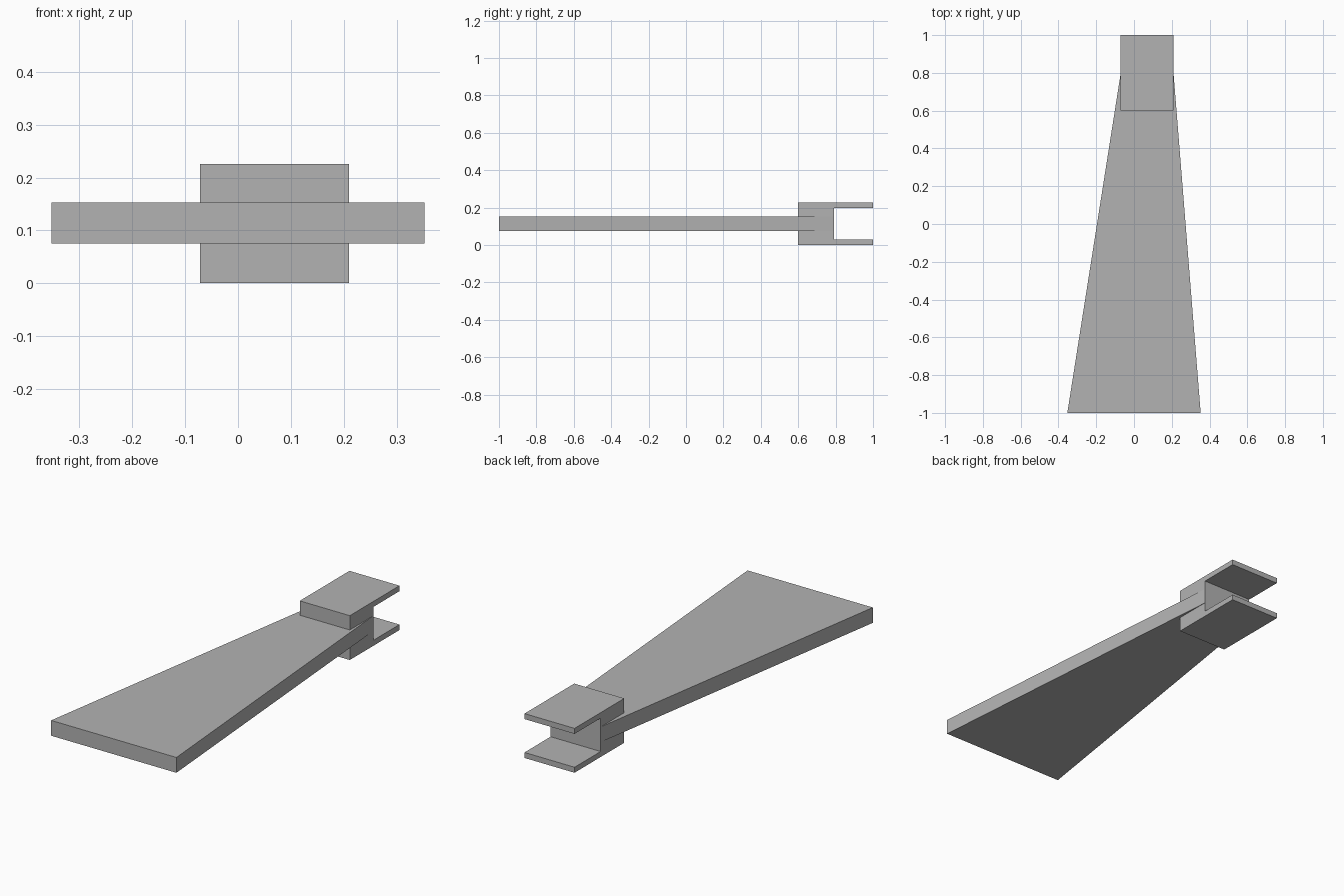
import bpy
import bmesh
from mathutils import Vector

cube = bpy.data.objects.get("Cube")
if cube:
    bpy.data.objects.remove(cube, do_unlink=True)

# Single grey finish
grey = bpy.data.materials.new("plain_grey")
grey.use_nodes = True
colour = (0.45, 0.45, 0.45, 1)
grey.diffuse_color = colour
grey.node_tree.nodes["Principled BSDF"].inputs["Base Color"].default_value = colour


def extrude_profile(name, points, offset):
    """Extrude a flat outline along an offset into a solid part."""
    bm = bmesh.new()
    face = bm.faces.new([bm.verts.new(p) for p in points])
    result = bmesh.ops.extrude_face_region(bm, geom=[face])
    moved = [g for g in result["geom"] if isinstance(g, bmesh.types.BMVert)]
    bmesh.ops.translate(bm, verts=moved, vec=Vector(offset))
    bmesh.ops.recalc_face_normals(bm, faces=bm.faces)
    mesh = bpy.data.meshes.new(name)
    bm.to_mesh(mesh)
    bm.free()
    mesh.materials.append(grey)
    obj = bpy.data.objects.new(name, mesh)
    bpy.context.collection.objects.link(obj)
    return obj


LEFT, RIGHT = 0.21, -0.072      # bracket sides
FRONT, WEB, BACK = 0.6, 0.79, 1.0
HEIGHT, FLANGE = 0.226, 0.028

# Tapered flat blade, running into the web of the bracket
blade = [(-0.353, -1, 0.075), (0.353, -1, 0.075),
         (LEFT, WEB - 0.002, 0.075), (RIGHT, WEB - 0.002, 0.075)]
extrude_profile("tapered_blade", blade, (0, 0, 0.078))

# Clevis bracket with an open slot at the back
outline = [(FRONT, 0), (BACK, 0), (BACK, FLANGE), (WEB, FLANGE),
           (WEB, HEIGHT - FLANGE), (BACK, HEIGHT - FLANGE),
           (BACK, HEIGHT), (FRONT, HEIGHT)]
extrude_profile("clevis_bracket", [(RIGHT, y, z) for y, z in outline],
                (LEFT - RIGHT, 0, 0))
